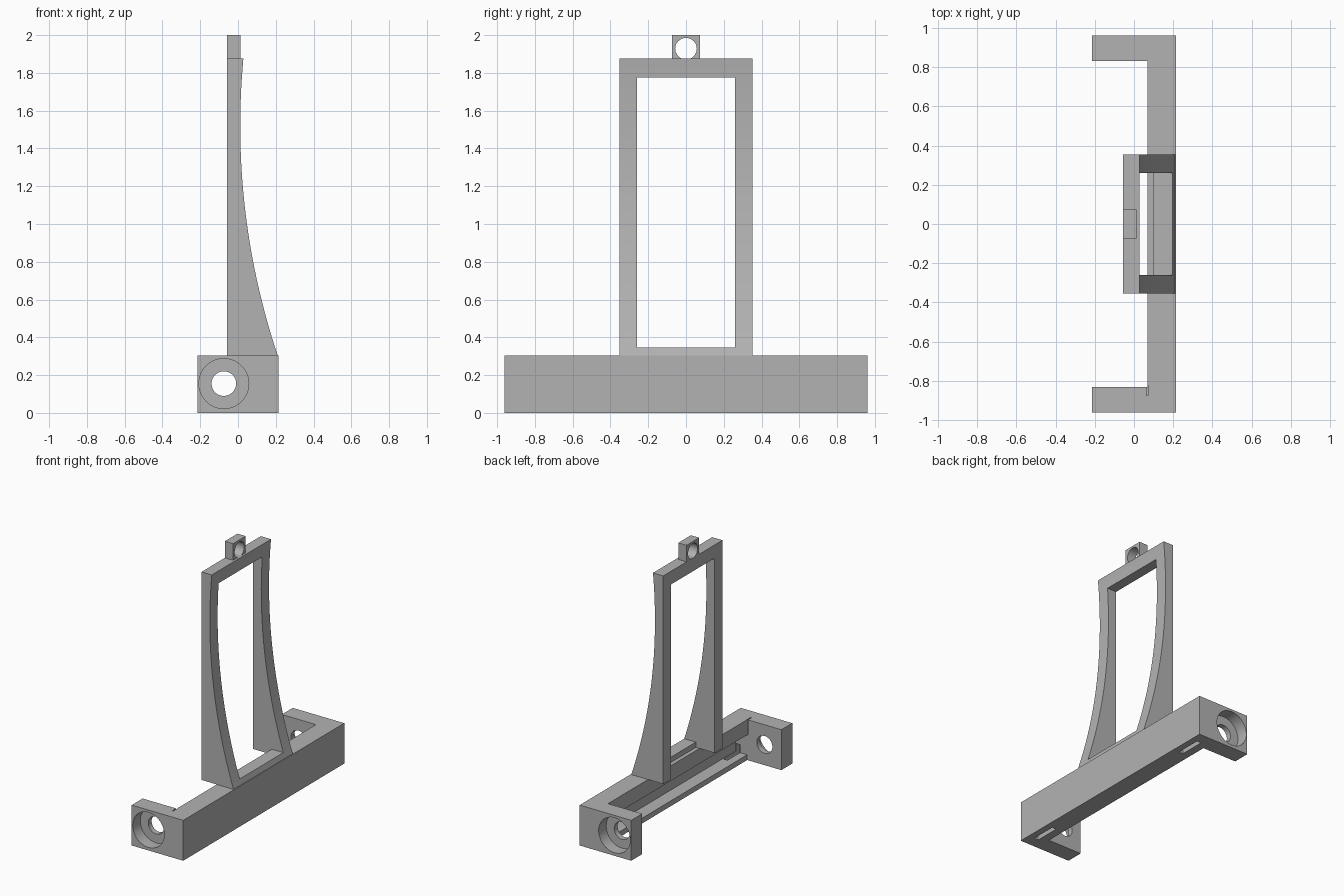
import bpy
import bmesh
from math import pi, sqrt
from mathutils import Matrix, Vector

if "Cube" in bpy.data.objects:
    bpy.data.objects.remove(bpy.data.objects["Cube"], do_unlink=True)

grey = bpy.data.materials.new("light grey")
grey.use_nodes = True
grey.diffuse_color = (0.45, 0.45, 0.45, 1)
grey.node_tree.nodes["Principled BSDF"].inputs["Base Color"].default_value = (0.45, 0.45, 0.45, 1)


def finish(name, bm):
    bmesh.ops.recalc_face_normals(bm, faces=bm.faces)
    mesh = bpy.data.meshes.new(name)
    bm.to_mesh(mesh)
    bm.free()
    mesh.materials.append(grey)
    obj = bpy.data.objects.new(name, mesh)
    bpy.context.collection.objects.link(obj)
    return obj


def box(name, x, y, z):
    bm = bmesh.new()
    lo, hi = Vector((x[0], y[0], z[0])), Vector((x[1], y[1], z[1]))
    bmesh.ops.create_cube(bm, size=1, matrix=Matrix.Translation((lo + hi) / 2) @ Matrix.Diagonal((*(hi - lo), 1)))
    return finish(name, bm)


def rod(name, centre, radius, depth, axis):
    bm = bmesh.new()
    turn = Matrix.Rotation(pi / 2, 4, axis)
    bmesh.ops.create_cone(bm, cap_ends=True, segments=64, radius1=radius, radius2=radius,
                          depth=depth, matrix=Matrix.Translation(centre) @ turn)
    return finish(name, bm)


def prism(name, outline, axis, start, end):
    """Extrude a closed 2D outline along y (outline in xz) or z (outline in xy)."""
    bm = bmesh.new()
    place = (lambda a, b: (a, start, b)) if axis == "y" else (lambda a, b: (a, b, start))
    face = bm.faces.new([bm.verts.new(place(a, b)) for a, b in outline])
    out = bmesh.ops.extrude_face_region(bm, geom=[face])
    move = Vector((0, end - start, 0)) if axis == "y" else Vector((0, 0, end - start))
    bmesh.ops.translate(bm, vec=move, verts=[v for v in out["geom"] if isinstance(v, bmesh.types.BMVert)])
    return finish(name, bm)


def cut(obj, cutters):
    for cutter in cutters:
        mod = obj.modifiers.new("cut", "BOOLEAN")
        mod.operation, mod.solver, mod.object = "DIFFERENCE", "EXACT", cutter
    graph = bpy.context.evaluated_depsgraph_get()
    mesh = bpy.data.meshes.new_from_object(obj.evaluated_get(graph))
    obj.modifiers.clear()
    obj.data = mesh
    for cutter in cutters:
        bpy.data.objects.remove(cutter, do_unlink=True)


def smooth(obj):
    bpy.ops.object.select_all(action="DESELECT")
    obj.select_set(True)
    bpy.context.view_layer.objects.active = obj
    bpy.ops.object.shade_smooth_by_angle(angle=pi / 6)


# Base rail with a forward-turned lug at each end
BACK, INNER, END, LUG, TOP = 0.215, 0.07, 0.96, 0.83, 0.305
base = prism("base_rail", [(BACK, -END), (BACK, END), (-BACK, END), (-BACK, LUG), (INNER, LUG),
                           (INNER, -LUG), (-BACK, -LUG), (-BACK, -END)], "z", 0, TOP)
# Long recess in the inner side of the rail, and a small slit at one end
cutters = [box("recess", (0.05, 0.17), (-LUG, LUG), (0.04, 0.19)),
           box("slit", (0.064, 0.072), (-0.875, -0.82), (0.19, 0.4))]
for side in (-1, 1):
    # Bolt hole, counterbore and underside slot
    cutters.append(rod("bolt_hole", (-0.075, side * 0.9, 0.155), 0.065, 0.4, "X"))
    cutters.append(rod("counterbore", (-0.075, side * (END + 0.01), 0.155), 0.132, 0.2, "X"))
    cutters.append(box("slot", (0.13, 0.165), sorted((side * 0.68, side * 0.875)), (-0.1, 0.1)))
cut(base, cutters)
smooth(base)

# Upright frame: flat on one side, concave arc on the other
FLAT, FRAME_TOP, RADIUS, STEPS = -0.057, 1.875, 3.83, 32
arc = []
for i in range(STEPS + 1):
    z = TOP + (FRAME_TOP - TOP) * i / STEPS
    arc.append((0.012 + RADIUS - sqrt(RADIUS ** 2 - (z - 1.52) ** 2), z))
frame = prism("upright_frame", [(FLAT, TOP)] + arc + [(FLAT, FRAME_TOP)], "y", -0.353, 0.353)
# Window opening, leaving a low sill over the rail
window = prism("window", [(-0.3, 0.2), (0.1, 0.2), (0.1, 0.345), (0.4, 0.345),
                          (0.4, 1.775), (-0.3, 1.775)], "y", -0.26, 0.26)
cut(frame, [window])
smooth(frame)

# Hanging tab with an eyelet
tab = box("top_tab", (FLAT, 0.012), (-0.075, 0.075), (FRAME_TOP, 2))
cut(tab, [rod("eyelet", (0, 0, 1.928), 0.057, 0.5, "Y")])
smooth(tab)
